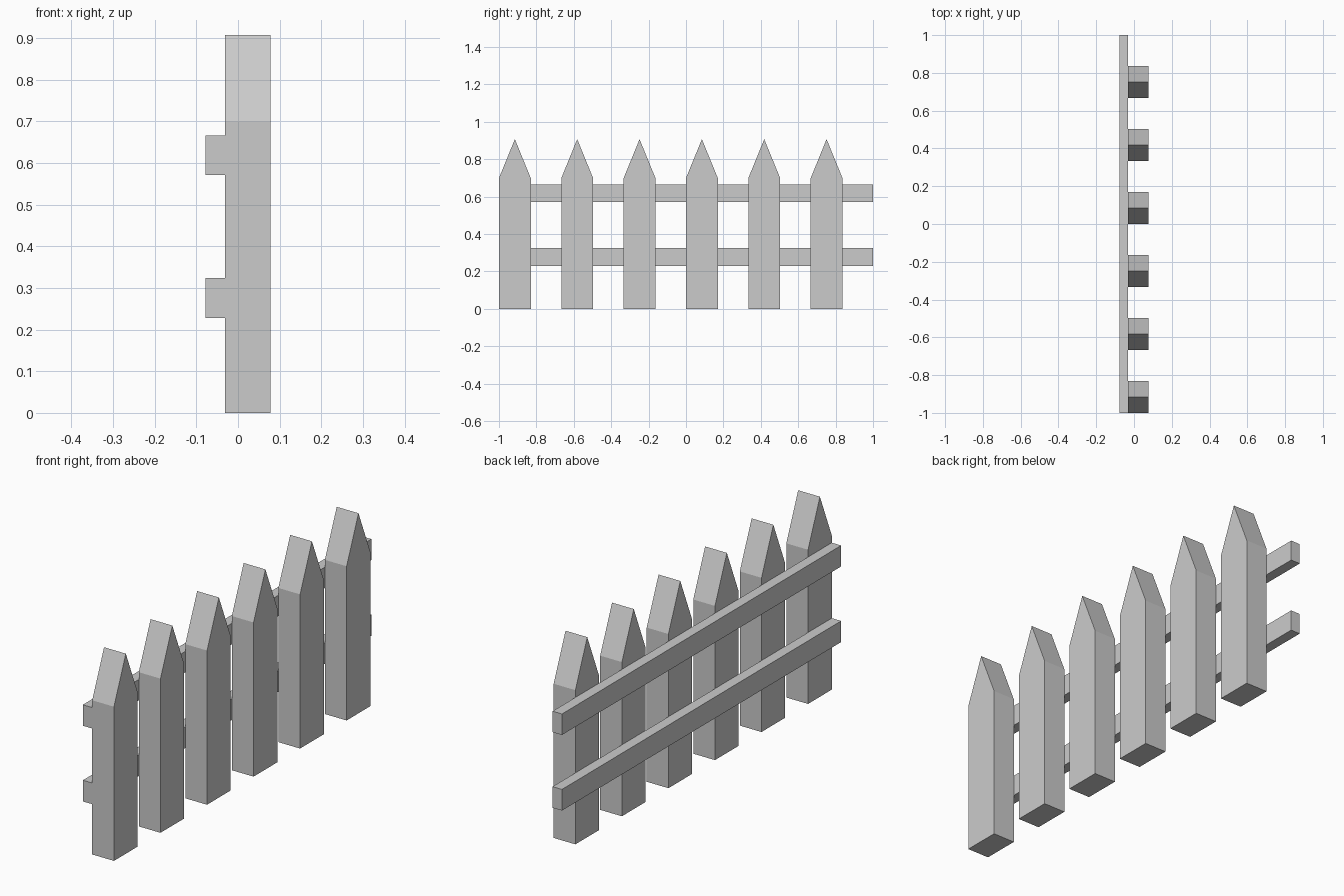
import bpy, bmesh

if "Cube" in bpy.data.objects:
    bpy.data.objects.remove(bpy.data.objects["Cube"])

BACK, SEAM, FRONT = -0.078, -0.031, 0.078   # x: rail back, rail/picket contact, picket face
WIDTH, SHOULDER, PEAK = 0.17, 0.699, 0.907  # picket profile
COUNT, SPACING = 6, 1 / 3


def extrude_profile(name, profile, x0, x1):
    """Extrude a (y, z) profile along x."""
    bm = bmesh.new()
    face = bm.faces.new([bm.verts.new((x0, y, z)) for y, z in profile])
    result = bmesh.ops.extrude_face_region(bm, geom=[face])
    verts = [v for v in result["geom"] if isinstance(v, bmesh.types.BMVert)]
    bmesh.ops.translate(bm, verts=verts, vec=(x1 - x0, 0, 0))
    bmesh.ops.recalc_face_normals(bm, faces=bm.faces[:])
    mesh = bpy.data.meshes.new(name)
    bm.to_mesh(mesh)
    bm.free()
    obj = bpy.data.objects.new(name, mesh)
    bpy.context.collection.objects.link(obj)
    return obj


# Pointed pickets, evenly spaced from the y = -1 end
for i in range(COUNT):
    y = -1 + i * SPACING
    extrude_profile(f"picket_{i + 1}",
                    [(y, 0), (y + WIDTH, 0), (y + WIDTH, SHOULDER),
                     (y + WIDTH / 2, PEAK), (y, SHOULDER)], SEAM, FRONT)

# Two horizontal rails behind the pickets
for name, z0, z1 in (("lower_rail", 0.228, 0.324), ("upper_rail", 0.571, 0.666)):
    extrude_profile(name, [(-1, z0), (1, z0), (1, z1), (-1, z1)], BACK, SEAM)
